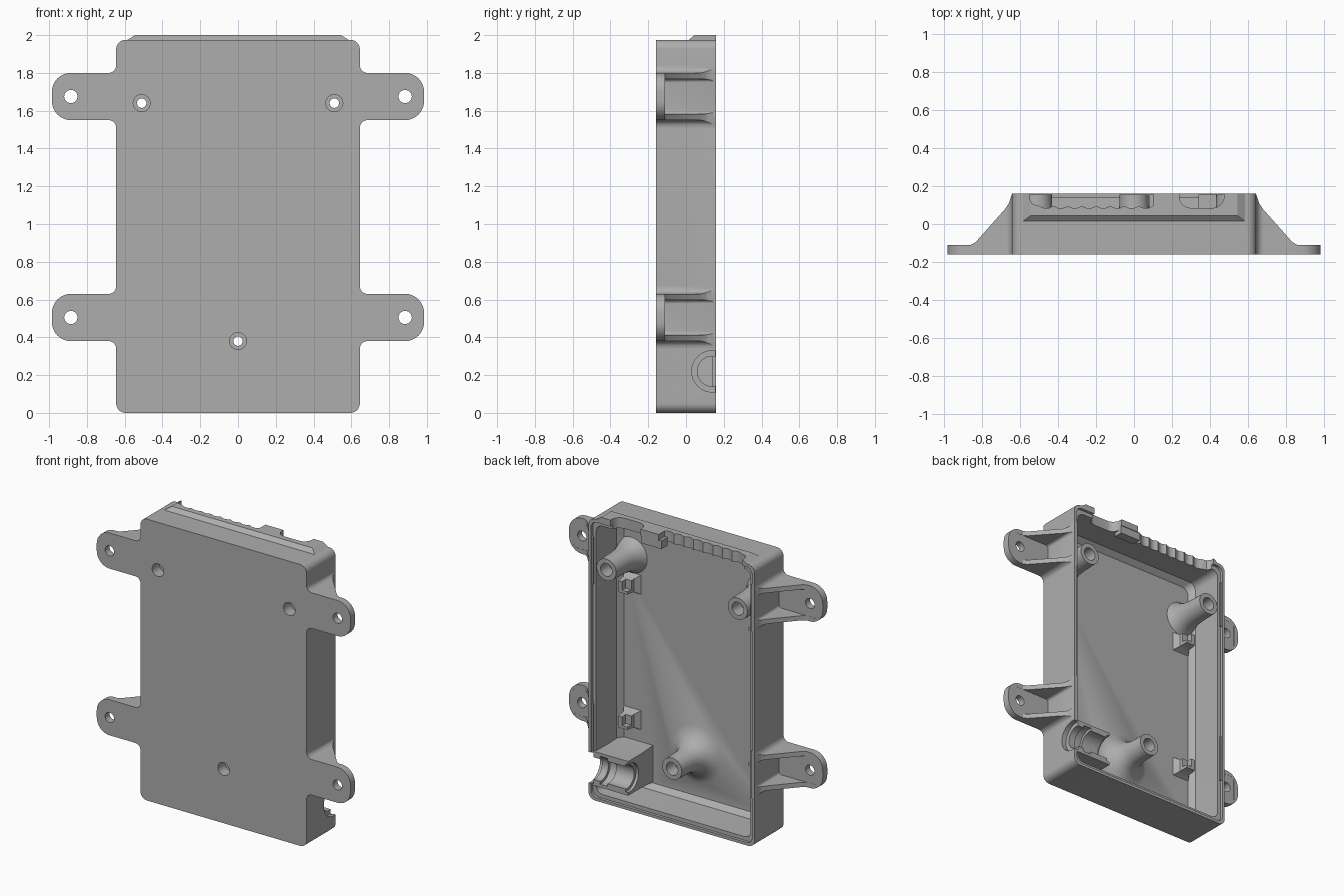
import bpy, bmesh
from math import sin, cos, pi, radians

if "Cube" in bpy.data.objects:
    bpy.data.objects.remove(bpy.data.objects["Cube"])

grey = bpy.data.materials.new("plain grey plastic")
grey.use_nodes = True
grey.diffuse_color = (0.42, 0.42, 0.42, 1)
grey.node_tree.nodes["Principled BSDF"].inputs["Base Color"].default_value = grey.diffuse_color

PLACE = {"x": lambda a, b, t: (t, a, b),
         "y": lambda a, b, t: (a, t, b),
         "z": lambda a, b, t: (a, b, t)}


def loft(name, axis, *sections):
    """Solid through (outline, offset) sections along an axis."""
    bm = bmesh.new()
    loops = [[bm.verts.new(PLACE[axis](a, b, t)) for a, b in pts] for pts, t in sections]
    n = len(loops[0])
    for lo, hi in zip(loops, loops[1:]):
        for i in range(n):
            j = (i + 1) % n
            bm.faces.new((lo[i], lo[j], hi[j], hi[i]))
    bm.faces.new(loops[0])
    bm.faces.new(loops[-1])
    bmesh.ops.recalc_face_normals(bm, faces=bm.faces)
    mesh = bpy.data.meshes.new(name)
    bm.to_mesh(mesh)
    bm.free()
    mesh.materials.append(grey)
    ob = bpy.data.objects.new(name, mesh)
    bpy.context.collection.objects.link(ob)
    return ob


def prism(name, axis, pts, lo, hi):
    return loft(name, axis, (pts, lo), (pts, hi))


def arc(ca, cb, r, start, end, n=8):
    return [(ca + r * cos(radians(start + (end - start) * i / n)),
             cb + r * sin(radians(start + (end - start) * i / n))) for i in range(n + 1)]


def circle(ca, cb, r, n=32):
    return [(ca + r * cos(2 * pi * i / n), cb + r * sin(2 * pi * i / n)) for i in range(n)]


def rect(a0, a1, b0, b1):
    return [(a0, b0), (a1, b0), (a1, b1), (a0, b1)]


def round_rect(a0, a1, b0, b1, r):
    return (arc(a1 - r, b1 - r, r, 0, 90) + arc(a0 + r, b1 - r, r, 90, 180)
            + arc(a0 + r, b0 + r, r, 180, 270) + arc(a1 - r, b0 + r, r, 270, 360))


def apply(ob, mod):
    bpy.context.view_layer.objects.active = ob
    bpy.ops.object.modifier_apply(modifier=mod.name)


def combine(ob, other, operation="DIFFERENCE"):
    mod = ob.modifiers.new("combine", "BOOLEAN")
    mod.operation, mod.solver, mod.object = operation, "EXACT", other
    apply(ob, mod)
    bpy.data.objects.remove(other)


def finish(ob, mirror=False):
    if mirror:
        mod = ob.modifiers.new("mirror", "MIRROR")
        mod.use_mirror_merge = False
        apply(ob, mod)
    bpy.ops.object.select_all(action="DESELECT")
    ob.select_set(True)
    bpy.context.view_layer.objects.active = ob
    bpy.ops.object.shade_smooth_by_angle(angle=radians(30))


FRONT, BACK = -0.16, 0.16

# Tray shell with raised hood on top
tray = prism("enclosure_tray", "y", round_rect(-0.645, 0.645, 0, 1.975, 0.05), FRONT, BACK)
hood = loft("hood", "z", (rect(-0.6, 0.6, 0.0, BACK), 1.95),
            (rect(-0.585, 0.585, 0.015, BACK), 1.975), (rect(-0.545, 0.545, 0.045, BACK), 2.0))
combine(tray, hood, "UNION")

# Hollow with a sloped edge around the floor
combine(tray, loft("cavity", "y",
                   (round_rect(-0.565, 0.565, 0.085, 1.89, 0.05), -0.12),
                   (round_rect(-0.595, 0.595, 0.055, 1.92, 0.05), -0.08),
                   (round_rect(-0.605, 0.605, 0.04, 1.935, 0.05), 0.3)))
# Stepped rim
combine(tray, prism("rim_step", "y", round_rect(-0.625, 0.625, 0.02, 1.955, 0.045), 0.14, 0.3))

# Screw bosses with flared roots
SCREWS = [(-0.51, 1.64, 0.125), (0.51, 1.64, 0.125), (0, 0.38, 0.2)]
for x, z, flare in SCREWS:
    extra = flare - 0.08
    combine(tray, loft("boss", "y", (circle(x, z, flare), -0.14), (circle(x, z, flare), -0.12),
                       (circle(x, z, 0.08 + extra * 0.5), -0.09),
                       (circle(x, z, 0.08 + extra * 0.15), -0.04),
                       (circle(x, z, 0.08), 0.02), (circle(x, z, 0.076), 0.155)), "UNION")

# Cable cradle behind the side port
combine(tray, prism("cradle", "x", [(-0.14, 0.09), (0.0, 0.1), (0.155, 0.1), (0.155, 0.34),
                                    (0.0, 0.34), (-0.14, 0.35)], 0.34, 0.62), "UNION")
for r, lo, hi in [(0.08, 0.3, 0.7), (0.11, 0.61, 0.7), (0.1, 0.5, 0.56), (0.1, 0.3, 0.36)]:
    combine(tray, prism("port_bore", "x", circle(0.14, 0.22, r), lo, hi))

# Screw holes
for x, z, _ in SCREWS:
    for r, lo, hi in [(0.025, -0.3, 0.3), (0.045, -0.3, -0.08), (0.045, 0.06, 0.3)]:
        combine(tray, prism("screw_hole", "y", circle(x, z, r), lo, hi))

# Scalloped cable opening and single wide opening in the top wall
steps = 72
wave = [(-0.5 + 0.6 * i / steps, 0.096 - 0.013 * abs(sin(8 * pi * i / steps)))
        for i in range(steps + 1)]
combine(tray, prism("scallops", "z", [(-0.55, 0.3), (-0.55, 0.13), (-0.535, 0.105)]
                    + wave + [(0.1, 0.3)], 1.85, 2.1))
combine(tray, prism("wide_opening", "z", round_rect(0.24, 0.475, 0.085, 0.4, 0.06), 1.85, 2.1))
finish(tray)

# Tab between the openings
finish(prism("retaining_tab", "x", rect(0.09, 0.155, 1.9, 1.96), 0.08, 0.24))

# Mounting lugs: flat ear with two sloping side ribs
for level, zc in [("lower", 0.505), ("upper", 1.675)]:
    half = ([(0.615, -0.165)] + arc(0.685, -0.165, 0.04, 180, 90)
            + arc(0.885, -0.025, 0.1, 270, 360))
    outline = half + [(x, -z) for x, z in reversed(half)]
    lug = prism(level + "_mounting_lugs", "y", [(x, zc + z) for x, z in outline], FRONT, 0.2)
    slope = [(0.6, -0.2), (1.1, -0.2), (1.1, -0.11), (0.86, -0.11), (0.835, -0.095),
             (0.68, 0.08), (0.66, 0.11), (0.645, 0.155), (0.6, 0.155)]
    combine(lug, prism("slope", "z", slope, zc - 0.3, zc + 0.3), "INTERSECT")
    combine(lug, prism("pocket", "y", round_rect(0.646, 0.95, zc - 0.092, zc + 0.092, 0.02),
                       -0.111, 0.3))
    combine(lug, prism("ear_hole", "y", circle(0.885, zc, 0.035), -0.3, 0.3))
    finish(lug, mirror=True)

# Board clips: small hooked posts on flared feet
for level, zc in [("lower", 0.5), ("upper", 1.45)]:
    clip = loft(level + "_board_clips", "y",
                (rect(0.43, 0.57, zc - 0.07, zc + 0.07), -0.125),
                (rect(0.465, 0.545, zc - 0.045, zc + 0.045), -0.085),
                (rect(0.47, 0.54, zc - 0.04, zc + 0.04), -0.02))
    combine(clip, prism("notch", "y", rect(0.4, 0.51, zc - 0.02, zc + 0.1), -0.06, 0.1))
    finish(clip, mirror=True)
